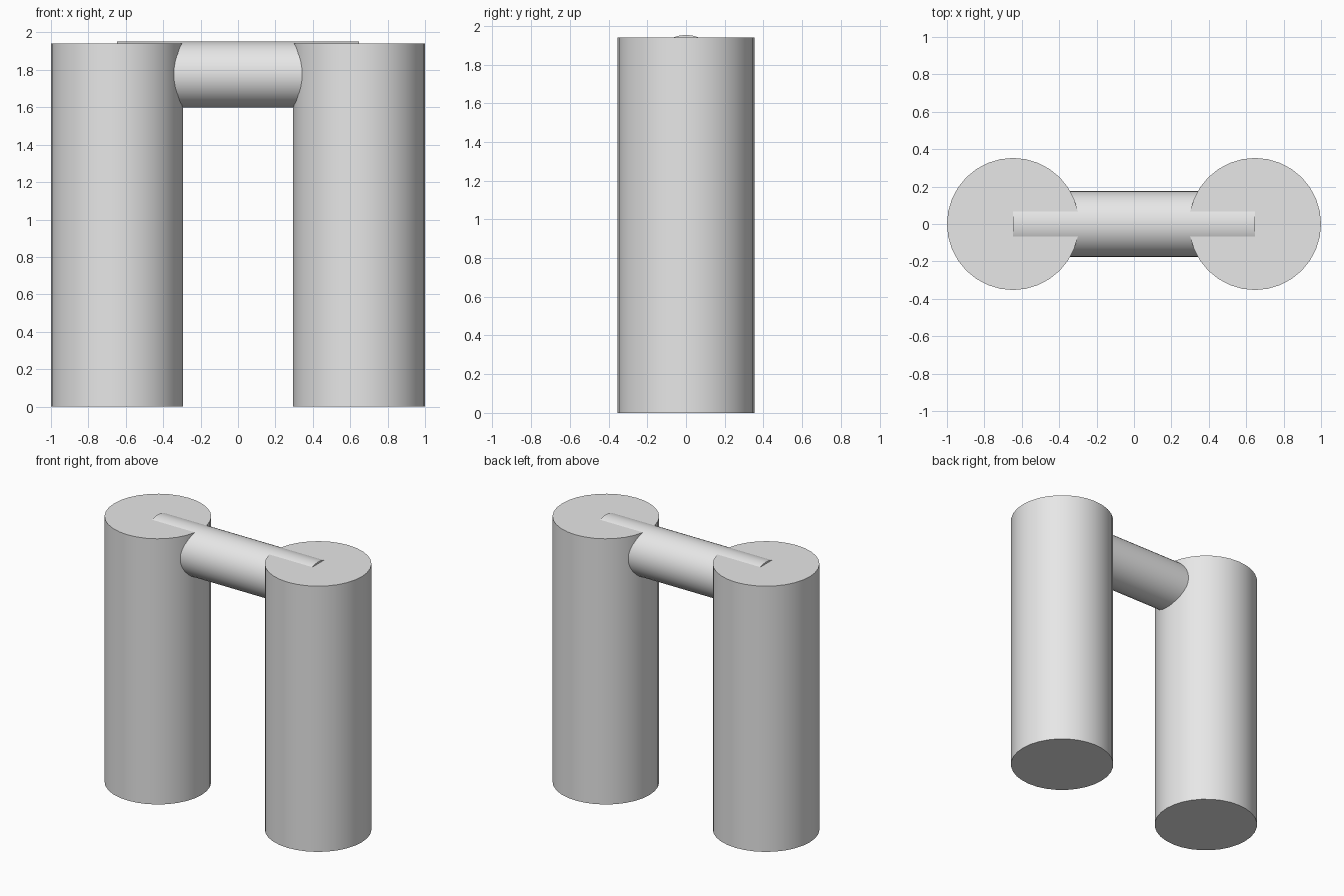
import bpy
import math

cube = bpy.data.objects.get("Cube")
if cube:
    bpy.data.objects.remove(cube, do_unlink=True)

# Single plain grey
grey = bpy.data.materials.new("light_grey")
grey.use_nodes = True
colour = (0.8, 0.8, 0.8, 1.0)
grey.diffuse_color = colour
grey.node_tree.nodes["Principled BSDF"].inputs["Base Color"].default_value = colour

LEG_RADIUS = 0.353
LEG_HEIGHT = 1.94
LEG_X = 1 - LEG_RADIUS
BAR_RADIUS = LEG_RADIUS / 2


def cylinder(name, radius, length, location, rotation=(0, 0, 0)):
    bpy.ops.mesh.primitive_cylinder_add(
        vertices=32, radius=radius, depth=length,
        location=location, rotation=rotation)
    obj = bpy.context.object
    obj.name = name
    obj.data.materials.append(grey)
    bpy.ops.object.shade_smooth_by_angle(angle=math.radians(30))
    return obj


# Two upright legs
for side, sign in (("left", 1), ("right", -1)):
    cylinder(side + "_leg", LEG_RADIUS, LEG_HEIGHT,
             (sign * LEG_X, 0, LEG_HEIGHT / 2))

# Crossbar between the leg axes, its crest just breaking the leg tops
cylinder("crossbar", BAR_RADIUS, 2 * LEG_X,
         (0, 0, 1.953 - BAR_RADIUS), (0, math.pi / 2, 0))
